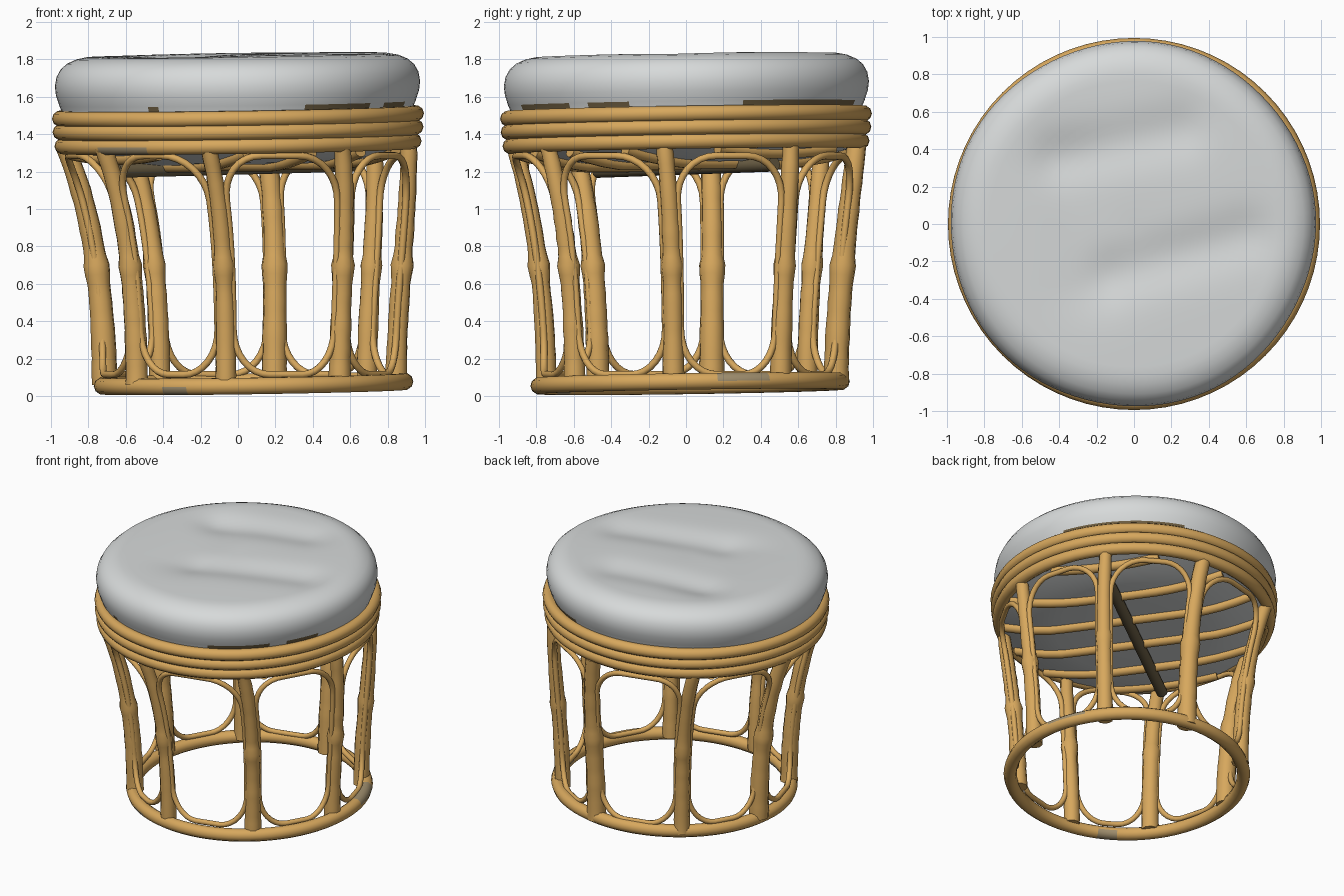
import bpy, bmesh, math, random
from mathutils import Vector

random.seed(4)
cube = bpy.data.objects.get("Cube")
if cube:
    bpy.data.objects.remove(cube)


def material(name, rgb):
    m = bpy.data.materials.new(name)
    m.use_nodes = True
    m.diffuse_color = (*rgb, 1)
    bsdf = m.node_tree.nodes["Principled BSDF"]
    bsdf.inputs["Base Color"].default_value = (*rgb, 1)
    bsdf.inputs["Roughness"].default_value = 0.8
    return m


cane = material("honey cane", (0.68, 0.39, 0.11))
fabric = material("light grey fabric", (0.68, 0.70, 0.70))
seam = material("worn brown seam", (0.16, 0.115, 0.055))
dark = material("dark brown wood", (0.15, 0.115, 0.06))
taupe = material("weathered taupe", (0.36, 0.28, 0.16))


def finish(ob, angle=60):
    bpy.ops.object.select_all(action="DESELECT")
    ob.select_set(True)
    bpy.context.view_layer.objects.active = ob
    if ob.type == "CURVE":
        bpy.ops.object.convert(target="MESH")
    bpy.ops.object.shade_smooth_by_angle(angle=math.radians(angle))


def tube(name, points, radius, mat, closed=False):
    """Round rod along points; radius is a number or one value per point."""
    cu = bpy.data.curves.new(name, "CURVE")
    cu.dimensions = "3D"
    cu.bevel_depth = 1
    cu.bevel_resolution = 3
    cu.use_fill_caps = True
    sp = cu.splines.new("POLY")
    sp.points.add(len(points) - 1)
    sp.use_cyclic_u = closed
    for i, (p, q) in enumerate(zip(sp.points, points)):
        p.co = (*q, 1)
        p.radius = radius[i] if isinstance(radius, list) else radius
    cu.materials.append(mat)
    ob = bpy.data.objects.new(name, cu)
    bpy.context.collection.objects.link(ob)
    finish(ob)
    return ob


def lathe(name, profile, mats, shape, pick=None, seg=96):
    """Surface of revolution; shape moves each point, pick chooses a material."""
    bm = bmesh.new()
    rings = []
    for r, z in profile:
        ring = []
        for i in range(seg):
            a = math.tau * i / seg
            ring.append(bm.verts.new(shape(r * math.cos(a), r * math.sin(a), z)))
        rings.append(ring)
    for low, high in zip(rings, rings[1:]):
        for i in range(seg):
            j = (i + 1) % seg
            bm.faces.new((low[i], low[j], high[j], high[i]))
    bm.faces.new(rings[-1])
    bm.faces.new(rings[0][::-1])
    bmesh.ops.recalc_face_normals(bm, faces=bm.faces)
    if pick:
        for f in bm.faces:
            f.material_index = pick(f.calc_center_median())
    me = bpy.data.meshes.new(name)
    bm.to_mesh(me)
    bm.free()
    for m in mats:
        me.materials.append(m)
    ob = bpy.data.objects.new(name, me)
    bpy.context.collection.objects.link(ob)
    finish(ob)


def tilt(x, y, z):
    return Vector((x, y, z + 0.015 * (x + y)))


def wall(deg, z):
    """Point on the flared, slightly off-centre wall that carries the posts."""
    s = max(0, z / 1.3) ** 2
    a = math.radians(deg)
    r = 0.785 + 0.135 * s
    shift = 1 - s * s
    return Vector((0.065 * shift + r * math.cos(a),
                   0.028 * shift + r * math.sin(a), z))


def bearing(c):
    return math.degrees(math.atan2(c.y, c.x)) % 360


def hoop(name, cx, cy, r, z, thick):
    pts = [tilt(cx + r * math.cos(a), cy + r * math.sin(a), z)
           for a in (math.tau * i / 72 for i in range(72))]
    return tube(name, pts, thick, cane, True)


def weather(ob, start, end, sign):
    """Fade the upward (1) or downward (-1) faces over a range of bearings."""
    if len(ob.data.materials) < 2:
        ob.data.materials.append(taupe)
    for f in ob.data.polygons:
        if start < bearing(f.center) < end and f.normal.z * sign > 0.2:
            f.material_index = 1


# Stacked rim hoops and the base hoop
rims = [hoop(f"rim_hoop_{i + 1}", 0, 0, r, z, 0.043)
        for i, (r, z) in enumerate([(0.938, 1.35), (0.948, 1.425), (0.951, 1.497)])]
base = hoop("base_hoop", 0.083, 0.022, 0.808, 0.065, 0.046)
weather(base, 12, 30, 1)
weather(base, 240, 250, -1)
weather(rims[0], 218, 238, -1)

# Eight bowed posts with a knuckle at mid height, and a thin cane loop per bay
posts = [37.5, 80.5, 128, 172, 219.5, 260.5, 307.5, 353]
girth = [1, 1.18, 1, 1.18, 1.08, 0.95, 1, 1]
for k, deg in enumerate(posts):
    zs = [0.06 + 1.28 * i / 26 for i in range(27)]
    radii = [girth[k] * (0.059 - 0.014 * z / 1.3)
             + 0.011 * math.exp(-((z - 0.69) / 0.045) ** 2)
             + random.uniform(-0.002, 0.002) for z in zs]
    tube(f"post_{k + 1}", [wall(deg, z) for z in zs], radii, cane)

    loop = []
    gap = (posts[(k + 1) % 8] - deg) % 360
    half, corner, rise = gap / 2 - 3, 14, 0.24
    for q in range(4):
        sx = 1 if q in (0, 3) else -1
        base_z = 1.285 - rise if q < 2 else 0.115 + rise
        for i in range(9):
            a = math.radians(90 * q + 90 * i / 8)
            loop.append((sx * (half - corner) + corner * math.cos(a),
                         base_z + rise * math.sin(a)))
        # straight runs follow the bow of the posts
        if q in (1, 3):
            lo, hi = 0.115 + rise, 1.285 - rise
            for i in range(1, 8):
                t = i / 8
                z = hi + (lo - hi) * t if q == 1 else lo + (hi - lo) * t
                loop.append((sx * half, z))
    tube(f"cane_loop_{k + 1}", [wall(deg + gap / 2 + u, z) for u, z in loop],
         0.019, cane, True)


# Cushion with rounded side, soft top and two pinched creases
def valley(x, y, a, b, width):
    p, a, b = Vector((x, y)), Vector(a), Vector(b)
    t = max(0, min(1, (p - a).dot(b - a) / (b - a).length_squared))
    return math.exp(-((p - a.lerp(b, t)).length / width) ** 2)


def puff(x, y, z):
    r = math.hypot(x, y)
    if z > 1.8:
        z -= 0.03 * valley(x, y, (-0.4, 0.36), (0.25, 0.5), 0.14)
        z -= 0.03 * valley(x, y, (-0.1, -0.27), (0.6, -0.06), 0.14)
        z -= 0.02 * valley(x, y, (-0.35, 0.3), (-0.25, -0.3), 0.2)
    a = math.atan2(y, x)
    wave = 1 + 0.004 * math.sin(5 * a + 1) * (r > 0.8)
    return tilt(x * wave - 0.006, y * wave, z)


def worn(c):
    spots = [(238, 244), (294, 320), (325, 341), (17, 73)]
    low = c.z - 0.015 * (c.x + c.y) < 1.56
    return 1 if low and any(s < bearing(c) < e for s, e in spots) else 0


side = [(0.88, 1.36), (0.92, 1.44), (0.937, 1.53), (0.952, 1.565), (0.970, 1.62),
        (0.976, 1.67), (0.967, 1.72), (0.945, 1.76), (0.91, 1.79), (0.86, 1.812)]
top = [(0.8 * (1 - i / 18) + 0.01, 1.822 + 0.006 * math.sin(math.pi * i / 18))
       for i in range(19)]
lathe("cushion", side + top, [fabric, seam], puff, worn)


# Shallow cushion underside
def pan_z(r):
    return 1.245 + 0.075 * max(0, (r - 0.55) / 0.36) ** 1.5


pan = [(r, pan_z(r)) for r in (0.02, 0.3, 0.55, 0.65, 0.75, 0.83, 0.91)]
lathe("cushion_underside", pan + [(0.91, 1.38)], [fabric], tilt)

# Parallel slats under the cushion
across = Vector((math.cos(math.radians(36)), math.sin(math.radians(36))))
along = Vector((-across.y, across.x))
for i in range(6):
    off = -0.81 + 0.325 * i
    reach = math.sqrt(0.9 ** 2 - off ** 2)
    pts = []
    for j in range(17):
        p = across * off + along * (reach * (j / 8 - 1))
        pts.append(tilt(p.x, p.y, pan_z(p.length) - 0.005))
    tube(f"seat_slat_{i + 1}", pts, 0.036, cane)

# Single dark brace under the slats
ends = [across * 0.8, across * -0.8]
tube("seat_brace", [tilt(p.x, p.y, 1.222) for p in ends], 0.04, dark)
